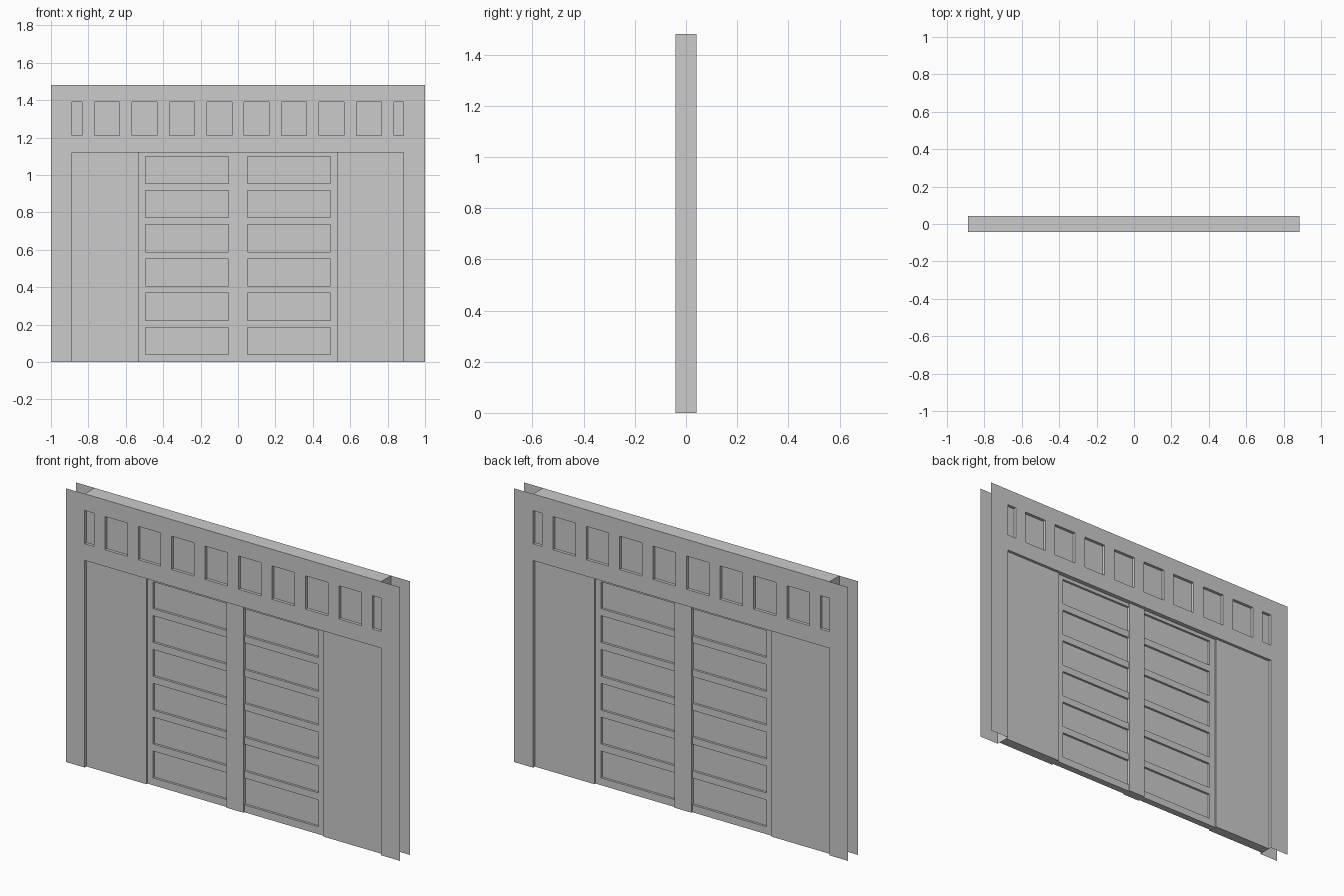
import bpy, bmesh

if "Cube" in bpy.data.objects:
    bpy.data.objects.remove(bpy.data.objects["Cube"])

L, R = -0.888, 0.885      # inner edges of the end flanges
TOP, HEAD = 1.48, 1.12    # overall height, underside of header
Y = 0.042                 # outer half thickness


def make(name, bounds, flat=False):
    """One mesh made of boxes given as (x0, x1, y0, y1, z0, z1)."""
    bm = bmesh.new()
    for x0, x1, y0, y1, z0, z1 in bounds:
        v = [bm.verts.new((x, y, z)) for x in (x0, x1) for y in (y0, y1) for z in (z0, z1)]
        for f in ((0, 1, 3, 2), (4, 6, 7, 5), (0, 4, 5, 1), (2, 3, 7, 6), (0, 2, 6, 4), (1, 5, 7, 3)):
            bm.faces.new([v[i] for i in f])
    bmesh.ops.recalc_face_normals(bm, faces=bm.faces)
    me = bpy.data.meshes.new(name)
    bm.to_mesh(me)
    bm.free()
    ob = bpy.data.objects.new(name, me)
    bpy.context.collection.objects.link(ob)
    return ob


def sheet(name, corners):
    me = bpy.data.meshes.new(name)
    me.from_pydata(corners, [], [(0, 1, 2, 3)])
    ob = bpy.data.objects.new(name, me)
    bpy.context.collection.objects.link(ob)
    return ob


def recess(ob, rects, depth_y):
    """Cut rectangular recesses down to +-depth_y on both faces."""
    cuts = []
    for x0, x1, z0, z1 in rects:
        cuts += [(x0, x1, -0.1, -depth_y, z0, z1), (x0, x1, depth_y, 0.1, z0, z1)]
    cutter = make("cutter", cuts)
    cutter.hide_render = True
    mod = ob.modifiers.new("recess", 'BOOLEAN')
    mod.operation, mod.solver, mod.object = 'DIFFERENCE', 'EXACT', cutter
    bpy.context.view_layer.objects.active = ob
    bpy.ops.object.modifier_apply(modifier=mod.name)
    bpy.data.objects.remove(cutter)


# Header beam with a row of recessed windows, half windows at the ends
header = make("header", [(L, R, -Y, Y, HEAD, TOP)])
wins = [(-0.7 + 0.2 * i - 0.067, -0.7 + 0.2 * i + 0.067, 1.21, 1.39) for i in range(8)]
wins += [(L - 0.02, -0.833, 1.21, 1.39), (0.833, R + 0.02, 1.21, 1.39)]
recess(header, wins, 0.026)

# Side wall panels
make("left_wall_panel", [(L, -0.53, -0.027, 0.027, 0, HEAD)])
make("right_wall_panel", [(0.53, R, -0.027, 0.027, 0, HEAD)])

# Door leaves with six recessed panels each
for name, x0, x1, p0, p1 in (("left_door", -0.53, -0.05, -0.495, -0.04),
                             ("right_door", 0.05, 0.53, 0.04, 0.495)):
    door = make(name, [(x0, x1, -0.018, 0.018, 0, HEAD)])
    recess(door, [(p0, p1, 0.04 + 0.183 * i, 0.185 + 0.183 * i) for i in range(6)], 0.006)

# Centre post between the doors
make("centre_post", [(-0.05, 0.05, -0.025, 0.025, 0, HEAD)])

# End jambs and thin flanges on front and back
for side, xi, xo in (("left", L, -1), ("right", R, 1)):
    sheet(side + "_jamb", [(xi, -Y, 0), (xi, Y, 0), (xi, Y, TOP), (xi, -Y, TOP)])
    for face, y in (("front", -Y), ("back", Y)):
        sheet(side + "_" + face + "_flange", [(xi, y, 0), (xo, y, 0), (xo, y, TOP), (xi, y, TOP)])
